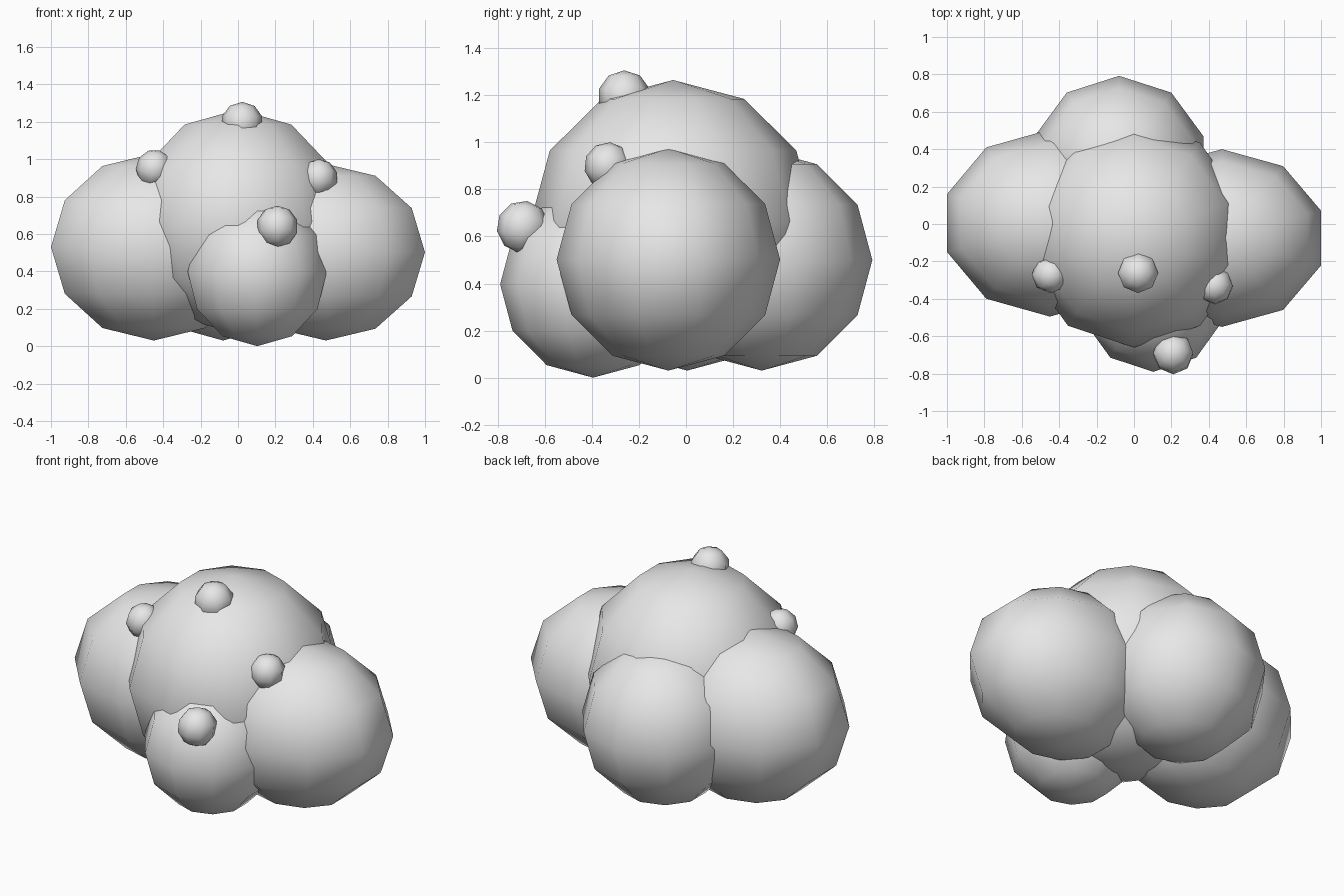
import bpy

cube = bpy.data.objects.get("Cube")
if cube:
    bpy.data.objects.remove(cube, do_unlink=True)

# Single pale grey colour
grey = bpy.data.materials.new("pale_grey")
grey.use_nodes = True
colour = (0.8, 0.8, 0.8, 1)
grey.diffuse_color = colour
grey.node_tree.nodes["Principled BSDF"].inputs["Base Color"].default_value = colour


def ball(name, centre, radii, segments, rings, tilt=(0, 0, 0)):
    """Smooth low-poly ellipsoid."""
    bpy.ops.mesh.primitive_uv_sphere_add(
        segments=segments, ring_count=rings, radius=1, location=centre, rotation=tilt)
    obj = bpy.context.object
    obj.name = name
    obj.scale = radii
    obj.data.materials.append(grey)
    bpy.ops.object.shade_smooth()


# Large foliage clumps
clumps = {
    "main_clump": ((0, -0.055, 0.665), (0.6, 0.605, 0.6)),
    "right_clump": ((-0.45, 0.005, 0.53), (0.578, 0.5, 0.5)),
    "left_clump": ((0.47, -0.075, 0.502), (0.557, 0.475, 0.472)),
    "back_clump": ((-0.08, 0.322, 0.5), (0.476, 0.47, 0.47)),
    "front_clump": ((0.103, -0.395, 0.397), (0.391, 0.395, 0.397)),
}
for name, (centre, radii) in clumps.items():
    ball(name, centre, radii, 10, 6)

# Small berries
berries = {
    "top_berry": ((0.022, -0.262, 1.193), 0.113, (0, 0, 0)),
    "front_berry": ((0.21, -0.693, 0.64), 0.112, (-0.16, 0, 0)),
    "right_berry": ((-0.447, -0.272, 0.95), 0.1, (0, 0.3, 0)),
    "left_berry": ((0.432, -0.332, 0.9), 0.101, (-0.1, 0, 0)),
}
for name, (centre, radius, tilt) in berries.items():
    ball(name, centre, (radius,) * 3, 8, 5, tilt)
